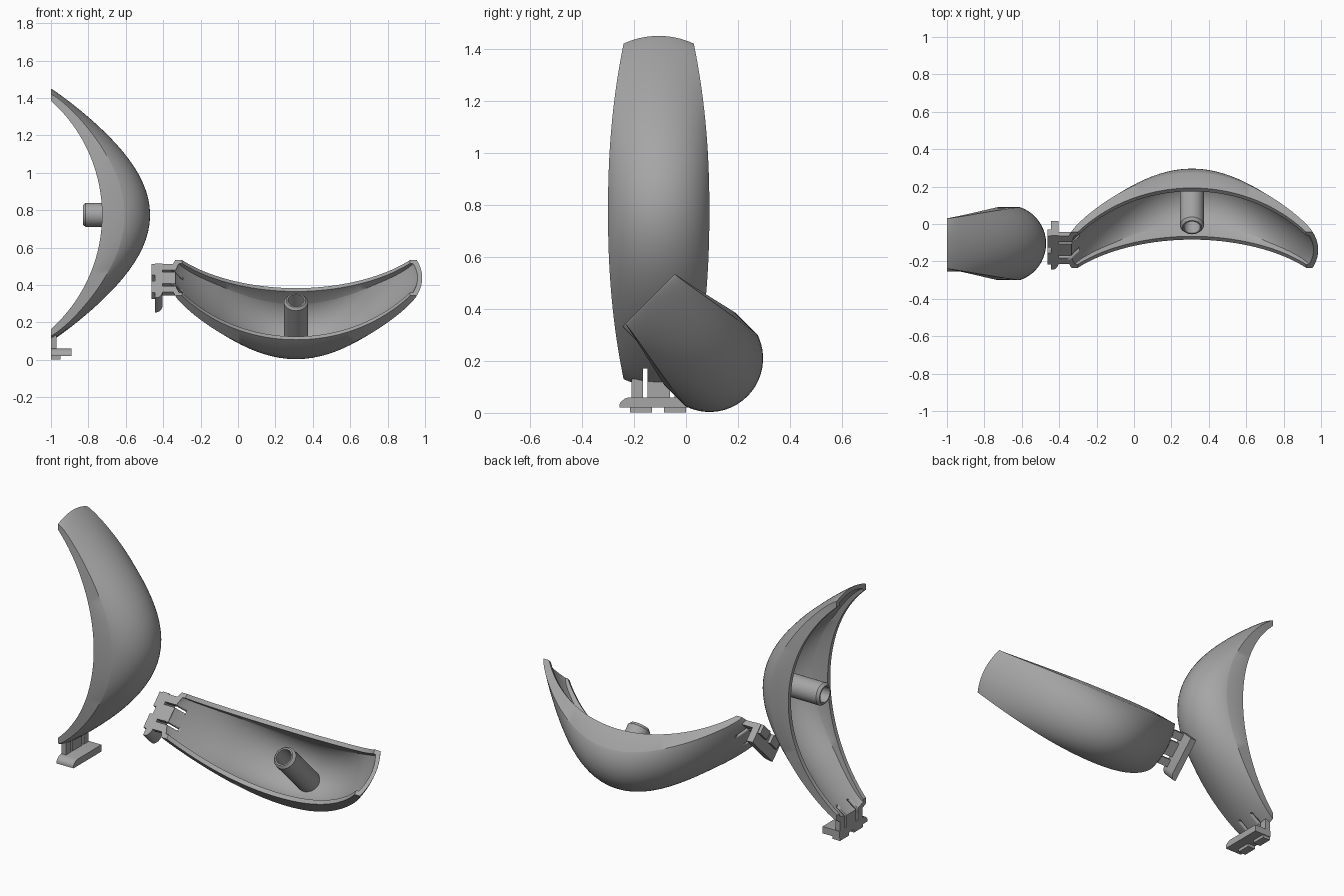
import bpy, bmesh, math
from mathutils import Vector

if "Cube" in bpy.data.objects:
    bpy.data.objects.remove(bpy.data.objects["Cube"])

# Local part frame: u = length, v = width, w = bulge
GREY = bpy.data.materials.new("plain grey")
GREY.diffuse_color = (0.38, 0.38, 0.38, 1)
GREY.use_nodes = True
GREY.node_tree.nodes["Principled BSDF"].inputs["Base Color"].default_value = GREY.diffuse_color
R2 = math.sqrt(0.5)
FRAMES = {
    "upright": (Vector((-1, -0.105, 0.775)), Vector((0, 0, 1)), Vector((0, 1, 0)), Vector((1, 0, 0))),
    "lying": (Vector((0.31, -0.1385, 0.4385)), Vector((1, 0, 0)), Vector((0, R2, R2)), Vector((0, R2, -R2))),
}


def make(name, bm, frame, angle=35):
    """Place a bmesh in its frame and turn it into an object."""
    o, u, v, w = frame
    for p in bm.verts:
        p.co = o + u * p.co.x + v * p.co.y + w * p.co.z
    bmesh.ops.recalc_face_normals(bm, faces=bm.faces[:])
    me = bpy.data.meshes.new(name)
    bm.to_mesh(me)
    bm.free()
    me.materials.append(GREY)
    ob = bpy.data.objects.new(name, me)
    bpy.context.collection.objects.link(ob)
    bpy.ops.object.select_all(action='DESELECT')
    ob.select_set(True)
    bpy.context.view_layer.objects.active = ob
    bpy.ops.object.shade_smooth_by_angle(angle=math.radians(angle))
    return ob


def section(s, th):
    """Cross-section at station s (-1..1), inset by th: side wall, arc, side wall."""
    c = max(0.0, math.cos(math.pi / 2 * s))
    hw = 0.195 - 0.06 * abs(s) ** 2.2 - th
    ue = 0.61 * s
    edge = Vector((ue, max(0, 0.273 - 0.818 + math.sqrt(0.818 ** 2 - ue * ue))))
    drop = th * min(1, c * 2)
    crease = Vector(((0.645 - th * 0.8) * s, max(0, 0.39 * c ** 0.8 - drop)))
    top = Vector(((0.675 - th) * s, max(0, 0.53 * c ** 0.92 - drop)))
    sag = (top - crease).length
    r = (hw * hw + sag * sag) / (2 * sag)
    pts = [(edge.x, -hw, edge.y)]
    n = 24
    for i in range(n + 1):
        v = -hw * math.cos(math.pi * i / n)
        f = (math.sqrt(max(0, r * r - v * v)) - (r - sag)) / sag
        p = crease + (top - crease) * f
        pts.append((p.x, v, p.y))
    pts.append((edge.x, hw, edge.y))
    return pts


def shell():
    bm = bmesh.new()
    stations = [math.sin(math.pi / 2 * (i / 24 - 1)) for i in range(49)]
    rows = []
    for s in stations:
        ring = section(s, 0) + section(s, 0.025)[::-1]
        rows.append([bm.verts.new(p) for p in ring])
    m = len(rows[0])
    for a, b in zip(rows, rows[1:]):
        for i in range(m):
            j = (i + 1) % m
            bm.faces.new((a[i], a[j], b[j], b[i]))
    for row in (rows[0], rows[-1]):
        for i in range(m // 2 - 1):
            bm.faces.new((row[i], row[i + 1], row[m - 2 - i], row[m - 1 - i]))
    return bm


def boxes(ranges):
    """One mesh of boxes given as (u0, u1, v0, v1, w0, w1)."""
    bm = bmesh.new()
    for u0, u1, v0, v1, w0, w1 in ranges:
        for p in bmesh.ops.create_cube(bm, size=1)["verts"]:
            p.co = Vector(((u0 + u1) / 2 + p.co.x * (u1 - u0),
                           (v0 + v1) / 2 + p.co.y * (v1 - v0),
                           (w0 + w1) / 2 + p.co.z * (w1 - w0)))
    return bm


def post():
    """Hollow post, lathed from a closed profile of (radius, height)."""
    prof = [(0.052, 0.17), (0.064, 0.185), (0.064, 0.515), (0.044, 0.515), (0.044, 0.17)]
    bm = bmesh.new()
    n = 32
    rings = [[bm.verts.new((r * math.cos(2 * math.pi * k / n), r * math.sin(2 * math.pi * k / n), h))
              for r, h in prof] for k in range(n)]
    for k in range(n):
        a, b = rings[k], rings[(k + 1) % n]
        for i in range(len(prof)):
            j = (i + 1) % len(prof)
            bm.faces.new((a[i], a[j], b[j], b[i]))
    return bm


def clip_plate():
    """Plate with a rounded nose on one end, extruded across w."""
    prof = [(-0.755, 0.11), (-0.715, 0.11), (-0.715, -0.115), (-0.72, -0.13),
            (-0.732, -0.145), (-0.742, -0.15), (-0.755, -0.15)]
    bm = bmesh.new()
    lo = [bm.verts.new((u, v, 0.0)) for u, v in prof]
    hi = [bm.verts.new((u, v, 0.11)) for u, v in prof]
    bm.faces.new(lo)
    bm.faces.new(hi[::-1])
    for i in range(len(prof)):
        j = (i + 1) % len(prof)
        bm.faces.new((lo[i], lo[j], hi[j], hi[i]))
    return bm


for tag, frame in FRAMES.items():
    # Curved shell with two slots cut at the clip end
    body = make(tag + "_shell", shell(), frame)
    cutter = make(tag + "_slot_cutter", boxes(
        [(-0.75, -0.605, v - 0.008, v + 0.008, -0.05, 0.16) for v in (-0.052, 0.052)]), frame)
    mod = body.modifiers.new("slots", 'BOOLEAN')
    mod.operation = 'DIFFERENCE'
    mod.solver = 'EXACT'
    mod.object = cutter
    cutter.hide_render = True
    bpy.context.view_layer.objects.active = body
    bpy.ops.object.modifier_apply(modifier=mod.name)
    bpy.data.objects.remove(cutter)
    # Post, clip and the tabs joining clip to shell
    make(tag + "_post", post(), frame)
    make(tag + "_clip_plate", clip_plate(), frame)
    make(tag + "_clip_pads", boxes([(-0.773, -0.755, -0.11, -0.025, 0, 0.05),
                                    (-0.773, -0.755, 0.02, 0.105, 0, 0.05)]), frame)
    make(tag + "_clip_tabs", boxes([(-0.72, -0.645, -0.105, -0.06, 0, 0.03),
                                    (-0.72, -0.645, -0.044, 0.044, 0, 0.03),
                                    (-0.72, -0.645, 0.06, 0.105, 0, 0.03)]), frame)
